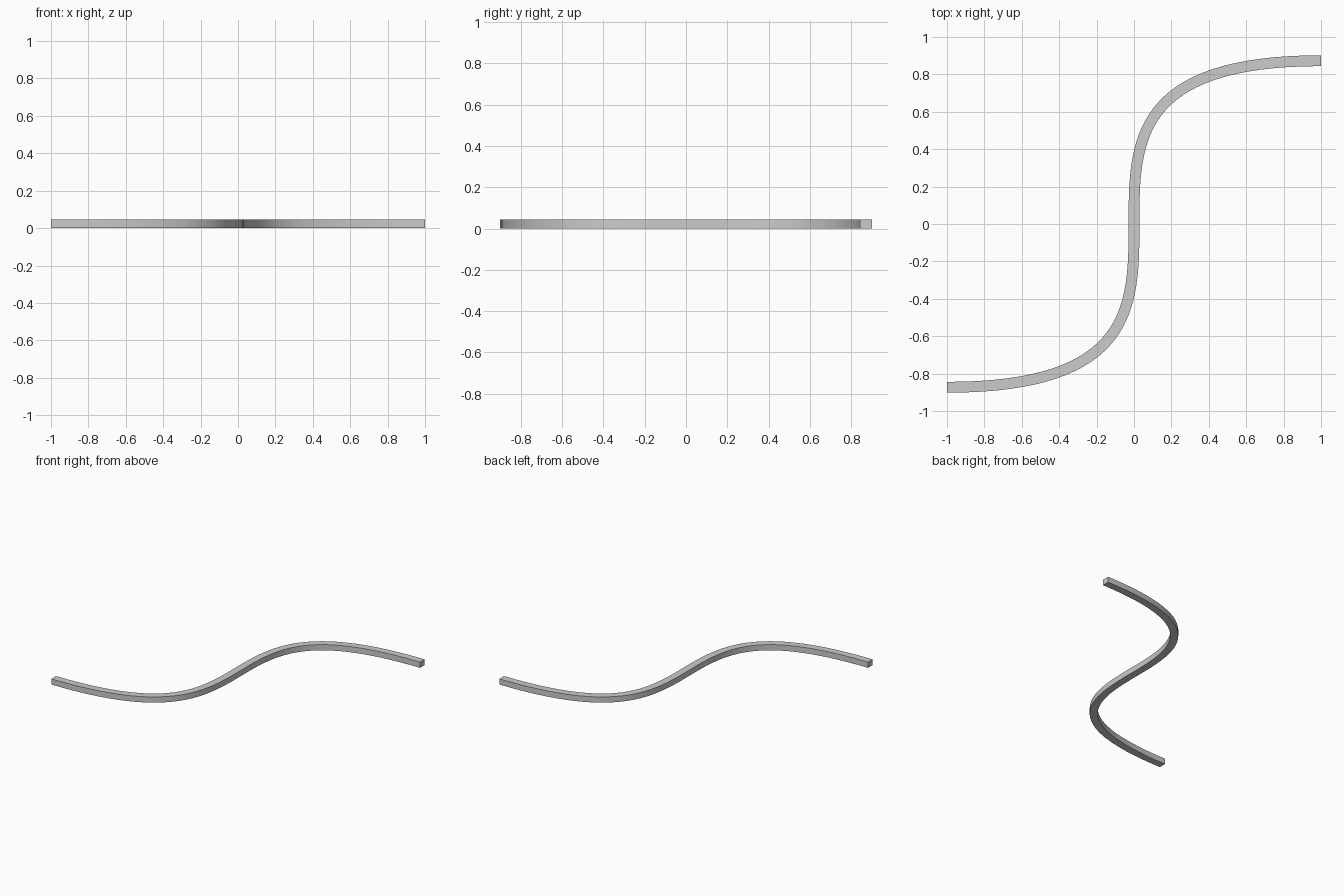
import bpy, bmesh
from mathutils import Vector

if "Cube" in bpy.data.objects:
    bpy.data.objects.remove(bpy.data.objects["Cube"])

WIDTH, HEIGHT, REACH, STEPS = 0.058, 0.045, 0.873, 64


def path(s):
    # S-shaped cubic centre line, s from -1 to 1
    return Vector((s ** 3, REACH * (1.5 * s - 0.5 * s ** 3), 0))


def normal(s):
    d = Vector((3 * s * s, REACH * 1.5 * (1 - s * s), 0)).normalized()
    return Vector((-d.y, d.x, 0))


# Square-section bar swept along the S curve
bm = bmesh.new()
rings = []
for i in range(STEPS + 1):
    s = -1 + 2 * i / STEPS
    c, n = path(s), normal(s) * WIDTH / 2
    up = Vector((0, 0, HEIGHT))
    rings.append([bm.verts.new(p) for p in (c - n, c + n, c + n + up, c - n + up)])
for a, b in zip(rings, rings[1:]):
    for k in range(4):
        j = (k + 1) % 4
        bm.faces.new((a[k], a[j], b[j], b[k]))

# End caps
bm.faces.new(rings[0])
bm.faces.new(rings[-1])
bmesh.ops.recalc_face_normals(bm, faces=bm.faces)

mesh = bpy.data.meshes.new("curved_bar")
bm.to_mesh(mesh)
bm.free()
bar = bpy.data.objects.new("curved_bar", mesh)
bpy.context.collection.objects.link(bar)
bpy.context.view_layer.objects.active = bar
bar.select_set(True)
bpy.ops.object.shade_smooth_by_angle()
